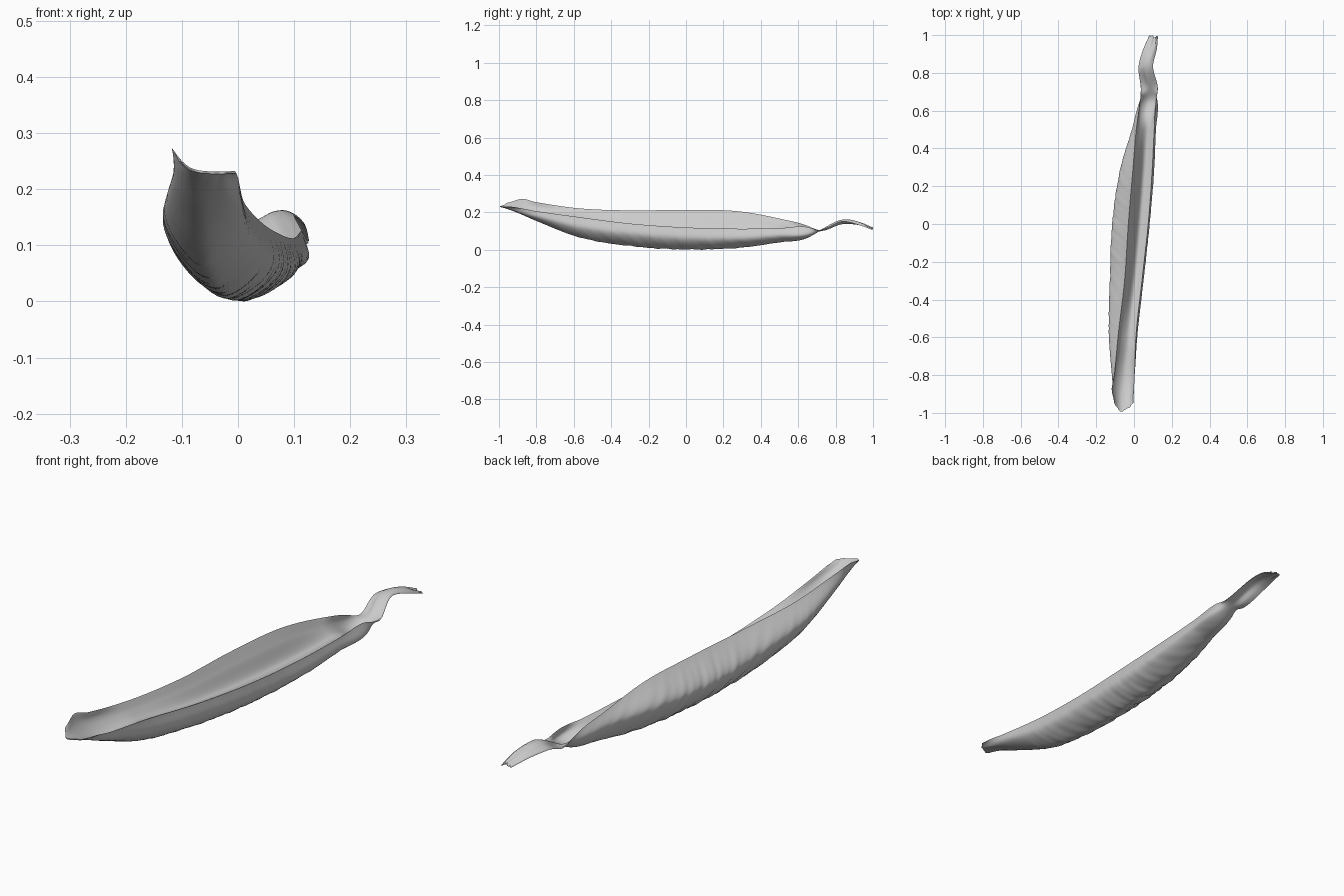
import bpy, bmesh, math, random
from mathutils import Vector

if "Cube" in bpy.data.objects:
    bpy.data.objects.remove(bpy.data.objects["Cube"])

random.seed(4)

# Cross-sections along the pod: y, then x,z of left rim, left bulge, keel, right bulge, right rim
SECTIONS = [
    (-1.00, -.105, .252, -.085, .236, -.050, .229, -.022, .229, -.003, .230),
    (-0.90, -.118, .274, -.108, .238, -.060, .197, -.010, .204, .000, .222),
    (-0.80, -.104, .256, -.117, .220, -.057, .156, .002, .182, .003, .208),
    (-0.60, -.085, .226, -.132, .170, -.052, .077, .016, .130, .010, .180),
    (-0.30, -.050, .212, -.127, .140, -.030, .022, .050, .090, .042, .142),
    (0.00, -.030, .215, -.115, .125, .008, .004, .082, .065, .075, .121),
    (0.30, -.005, .205, -.070, .130, .030, .014, .107, .065, .097, .114),
    (0.50, .012, .168, -.011, .125, .050, .041, .116, .078, .107, .117),
    (0.65, .032, .130, .030, .108, .072, .066, .123, .083, .116, .123),
    (0.71, .036, .104, .055, .100, .080, .099, .107, .100, .126, .105),
    (0.84, .025, .139, .042, .147, .062, .157, .083, .159, .101, .153),
    (0.93, .050, .133, .068, .142, .087, .147, .104, .145, .121, .133),
    (1.00, .080, .114, .092, .116, .103, .117, .114, .114, .127, .108),
]


def spline(ts, ps, t):
    """Smooth interpolation of points ps at parameters ts."""
    n = len(ts)
    i = max(k for k in range(n - 1) if ts[k] <= t or k == 0)

    def slope(k):
        a, b = max(k - 1, 0), min(k + 1, n - 1)
        if b - a < 2:
            return (ps[b] - ps[a]) / (ts[b] - ts[a])
        h0, h1 = ts[k] - ts[a], ts[b] - ts[k]
        return ((ps[k] - ps[a]) / h0 * h1 + (ps[b] - ps[k]) / h1 * h0) / (h0 + h1)

    h = ts[i + 1] - ts[i]
    u = (t - ts[i]) / h
    return (ps[i] * (2 * u**3 - 3 * u**2 + 1) + slope(i) * h * (u**3 - 2 * u**2 + u)
            + ps[i + 1] * (3 * u**2 - 2 * u**3) + slope(i + 1) * h * (u**3 - u**2))


def curve(points, n):
    """n + 1 points along a chord-length spline."""
    ts = [0]
    for a, b in zip(points, points[1:]):
        ts.append(ts[-1] + (b - a).length)
    return [spline(ts, points, ts[-1] * i / n) for i in range(n + 1)]


def ramp(a, b, t):
    u = max(0, min(1, (t - a) / (b - a)))
    return u * u * (3 - 2 * u)


# Closed loft: outer skin below, channel floor above
NY, NV = 220, 40
ys = [s[0] for s in SECTIONS]
lines = [[Vector((s[1 + 2 * k], s[0], s[2 + 2 * k])) for s in SECTIONS] for k in range(5)]
coarse = [random.uniform(0, .014) for _ in range(12)]
ragged = [spline(list(range(12)), coarse, 11 * i / NV) for i in range(NV + 1)]
bm = bmesh.new()
loops = []
for j in range(NY + 1):
    y = -1 + 2 * j / NY
    keys = [spline(ys, line, y) for line in lines]
    left, right = keys[0], keys[4]
    outer = curve(keys, NV)

    # channel: steep left wall, shallow floor out to the right rim
    wall = left.lerp(right, .22) + Vector((0, 0, -.022))
    floor = left.lerp(right, .62)
    floor.z = right.z - .012
    channel = curve([left, wall, floor, right], NV)
    fill = ramp(-1, -.6, y) * (1 - ramp(.5, .7, y))
    inner = [(o + Vector((0, 0, .004))).lerp(c, fill) for o, c in zip(outer, channel)]

    # diagonal wrinkles on the outer flanks
    fade = max(0, 1 - ((y + .05) / .7)**2)
    for i, p in enumerate(outer):
        v = i / NV
        s = 52 * y + 18 * abs(v - .5) + 2 * math.sin(9 * y)
        wave = math.sin(s) * math.sin(17 * y - 9 * v) + .5 * math.sin(2.3 * s)
        out = Vector((p.x - floor.x, 0, p.z - floor.z)).normalized()
        p += out * (.0022 * fade * math.sin(math.pi * v) * wave)

    # ragged tip and stem ends
    for side in (outer, inner):
        for i, p in enumerate(side):
            p.y += ramp(-.8, -1, y) * (.05 * abs(2 * i / NV - 1)**1.5 + ragged[i])
            p.y -= ramp(.85, 1, y) * ragged[i]
    loops.append([bm.verts.new(p) for p in outer + inner[-2:0:-1]])

n = len(loops[0])
for a, b in zip(loops, loops[1:]):
    for i in range(n):
        k = (i + 1) % n
        bm.faces.new((a[i], a[k], b[k], b[i]))
# close both ends with strips between the outer and inner skin
for loop in (loops[0], loops[-1]):
    for i in range(NV):
        quad = [loop[i], loop[i + 1], loop[(n - i - 1) % n], loop[(n - i) % n]]
        bm.faces.new(list(dict.fromkeys(quad)))

low = min(v.co.z for v in bm.verts)
for v in bm.verts:
    v.co.z -= low
bmesh.ops.recalc_face_normals(bm, faces=bm.faces)
mesh = bpy.data.meshes.new("dried_pod")
bm.to_mesh(mesh)
bm.free()
pod = bpy.data.objects.new("dried_pod", mesh)
bpy.context.collection.objects.link(pod)

bpy.context.view_layer.objects.active = pod
pod.select_set(True)
bpy.ops.object.shade_smooth_by_angle(angle=math.radians(60))
